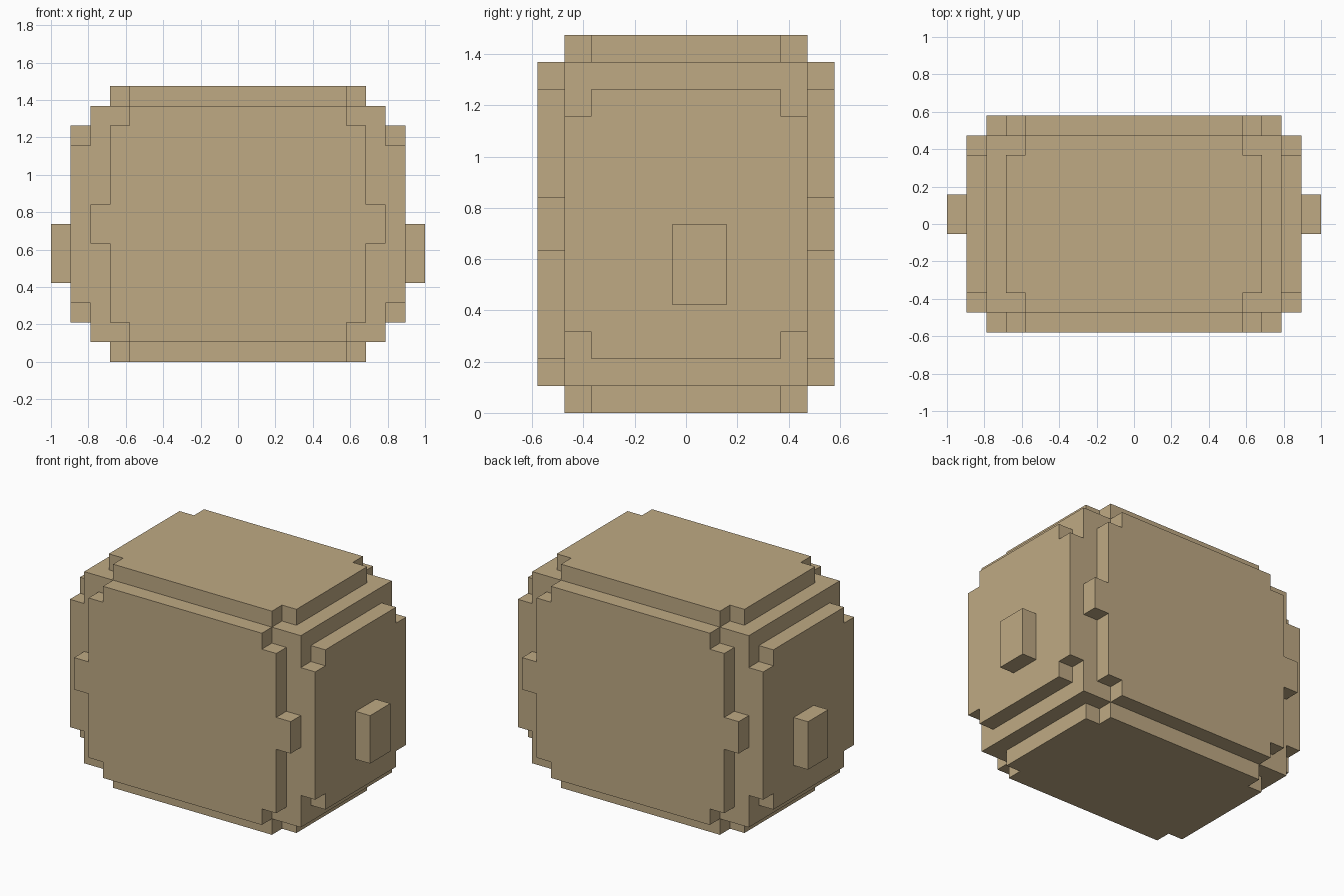
import bpy
import bmesh
from mathutils import Vector

cube = bpy.data.objects.get("Cube")
if cube:
    bpy.data.objects.remove(cube, do_unlink=True)

U = 2 / 19          # one block
MID = 7             # height of the middle, in blocks
SINK = 0.1          # how far plates sink into the core, in blocks

tan = bpy.data.materials.new("tan")
tan.use_nodes = True
tan.diffuse_color = (0.52, 0.40, 0.23, 1)
tan.node_tree.nodes["Principled BSDF"].inputs["Base Color"].default_value = tan.diffuse_color


def finish(name, bm):
    bmesh.ops.recalc_face_normals(bm, faces=bm.faces)
    mesh = bpy.data.meshes.new(name)
    bm.to_mesh(mesh)
    bm.free()
    mesh.materials.append(tan)
    bpy.context.collection.objects.link(bpy.data.objects.new(name, mesh))


def box(name, centre, size):
    bm = bmesh.new()
    bmesh.ops.create_cube(bm, size=1)
    for v in bm.verts:
        v.co = (Vector(centre) + v.co * Vector(size)) * U
    finish(name, bm)


def plate(name, edge, across, up, out, distance):
    """Extrude a symmetric stepped outline one block outward from the core."""
    across, up, out = Vector(across), Vector(up), Vector(out)
    quarter = edge + [(a, -b) for a, b in reversed(edge)]
    outline = quarter + [(-a, b) for a, b in reversed(quarter)]
    base = Vector((0, 0, MID)) + out * (distance - SINK)
    bm = bmesh.new()
    face = bm.faces.new([bm.verts.new((base + across * a + up * b) * U) for a, b in outline])
    grown = bmesh.ops.extrude_face_region(bm, geom=[face], use_keep_orig=True)
    verts = [g for g in grown["geom"] if isinstance(g, bmesh.types.BMVert)]
    bmesh.ops.translate(bm, verts=verts, vec=out * (1 + SINK) * U)
    finish(name, bm)


X, Y, Z = (1, 0, 0), (0, 1, 0), (0, 0, 1)

# Core block
box("head_core", (0, 0, MID), (15, 9, 12))

# Stepped plates on all six sides; the front and back have small side tabs
front_edge = [(5.5, 6), (5.5, 5), (6.5, 5), (6.5, 1), (7.5, 1)]
side_edge = [(3.5, 5), (3.5, 4), (4.5, 4)]
top_edge = [(5.5, 4.5), (5.5, 3.5), (6.5, 3.5)]
for s, face, side, cap in ((-1, "front", "right", "bottom"), (1, "back", "left", "top")):
    plate(face + "_plate", front_edge, X, Z, (0, s, 0), 4.5)
    plate(side + "_plate", side_edge, Y, Z, (s, 0, 0), 7.5)
    plate(cap + "_plate", top_edge, X, Y, (0, 0, s), 6)
    # Ears
    box(side + "_ear", (s * 8.95, 0.5, 5.5), (1.1, 2, 3))
